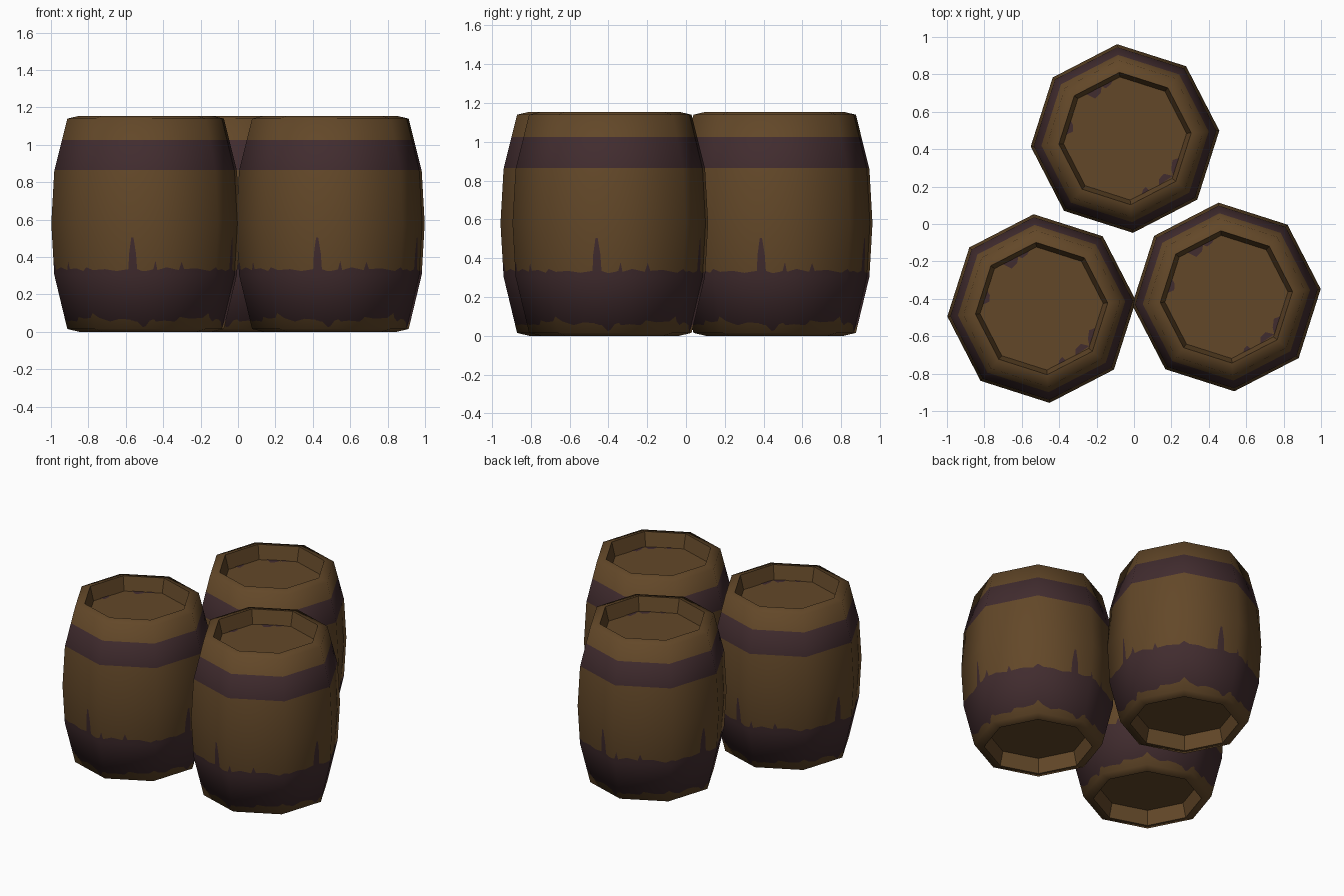
import bpy, math
from mathutils import Vector

if "Cube" in bpy.data.objects:
    bpy.data.objects.remove(bpy.data.objects["Cube"])

TWIST = 4.8          # rotation of the octagon in degrees
HOLE_R, FLOOR_R, DEPTH, TOP = 0.355, 0.33, 0.10, 1.155


def material(name, col):
    m = bpy.data.materials.new(name)
    m.diffuse_color = (*col, 1)
    m.use_nodes = True
    m.node_tree.nodes["Principled BSDF"].inputs["Base Color"].default_value = m.diffuse_color
    return m


WOOD = material("brown_wood", (0.124, 0.064, 0.0215))
BAND = material("dark_purple_band", (0.053, 0.025, 0.028))

# Barrel profile: height, corner radius, tilt of the surface normal in degrees
PROFILE = [(0.0, HOLE_R, -77), (0.015, 0.42, -45), (0.305, 0.49, -9), (0.58, 0.506, 0),
           (0.86, 0.49, 9), (1.14, 0.42, 45), (TOP, HOLE_R, 77)]

# Ragged edges of the lower band for a quarter turn: angle, upper edge, lower edge
RAGGED = [(-11.6, .335, .065), (-11.0, .42, .06), (-9.4, .505, .06), (-8.0, .505, .055),
          (-6.3, .42, .055), (-5.6, .335, .05), (-2, .325, .025), (0, .325, .03),
          (3, .33, .06), (4.8, .335, .065), (6.2, .38, .065), (7.5, .33, .055),
          (14, .345, .06), (23, .33, .055), (25, .375, .065), (27, .335, .08),
          (36, .34, .07), (46, .325, .075), (49.8, .345, .10), (54, .33, .075),
          (62, .335, .055), (70, .325, .07)]


def at_height(z):
    for (z0, r0, t0), (z1, r1, t1) in zip(PROFILE, PROFILE[1:]):
        if z <= z1:
            f = (z - z0) / (z1 - z0)
            return r0 + f * (r1 - r0), t0 + f * (t1 - t0)
    return PROFILE[-1][1:]


def on_octagon(a, radius, z):
    """Point on an octagon with the given corner radius, angle in degrees."""
    d = (a - TWIST) % 45 - 22.5
    r = radius * math.cos(math.radians(22.5)) / math.cos(math.radians(d))
    t = math.radians(a)
    return Vector((r * math.cos(t), r * math.sin(t), z))


def make_mesh(name, verts, faces, mats):
    me = bpy.data.meshes.new(name)
    me.from_pydata(verts, [], faces)
    me.materials.append(WOOD)
    me.materials.append(BAND)
    for p, m in zip(me.polygons, mats):
        p.material_index = m
    me.update()
    return me


def stave_mesh():
    """Outer wall and rims, with the painted bands cut into it."""
    cols = [(a + 90 * q, up, low) for q in range(4) for a, up, low in RAGGED]
    verts, normals, faces, mats = [], [], [], []
    for a, up, low in cols:
        rows = [0, 0.015, low, 0.305, up, 0.58, 0.86, 0.865, 1.025, 1.14, TOP]
        for z in rows:
            r, tilt = at_height(z)
            verts.append(on_octagon(a, r, z))
            t, e = math.radians(a), math.radians(tilt)
            normals.append((math.cos(t) * math.cos(e), math.sin(t) * math.cos(e), math.sin(e)))
    n = len(rows)
    for i in range(len(cols)):
        j = (i + 1) % len(cols)
        for k in range(n - 1):
            faces.append((i * n + k, j * n + k, j * n + k + 1, i * n + k + 1))
            mats.append(1 if k in (2, 3, 7) else 0)
    me = make_mesh("barrel_staves", verts, faces, mats)
    for p in me.polygons:
        p.use_smooth = True
    me.normals_split_custom_set_from_vertices(normals)
    return me


def head_mesh():
    """Recessed ends, at the top and mirrored at the bottom."""
    verts, faces = [], []
    for rim_z, floor_z, flip in ((TOP, TOP - DEPTH, False), (0, DEPTH, True)):
        b = len(verts)
        verts += [on_octagon(TWIST + 45 * i, HOLE_R, rim_z) for i in range(8)]
        verts += [on_octagon(TWIST + 45 * i, FLOOR_R, floor_z) for i in range(8)]
        new = [(b + i, b + 8 + i, b + 8 + (i + 1) % 8, b + (i + 1) % 8) for i in range(8)]
        new = [f[::-1] for f in new] + [tuple(range(b + 8, b + 16))]
        new = [f[::-1] for f in new[:8]] + new[8:]
        faces += [f[::-1] for f in new] if flip else new
    return make_mesh("barrel_heads", verts, faces, [0] * len(faces))


def stain_mesh():
    """Small dark stains along the edge of the top head."""
    verts, faces = [], []
    z = TOP - DEPTH + 0.003
    for a0, a1, depth in ((102, 114, .02), (114, 131, .045), (162, 176, .03),
                          (-54, -38, .045), (-38, -20, .03), (-73, -65, .025)):
        b, w = len(verts), a1 - a0
        verts += [on_octagon(a0, FLOOR_R, z), on_octagon(a1, FLOOR_R, z),
                  on_octagon(a0 + w * .75, FLOOR_R - depth, z),
                  on_octagon(a0 + w * .25, FLOOR_R - depth * .7, z)]
        faces.append((b, b + 1, b + 2, b + 3))
    return make_mesh("barrel_stains", verts, faces, [1] * len(faces))


# Three identical barrels
parts = {"staves": stave_mesh(), "heads": head_mesh(), "stains": stain_mesh()}
places = {"back": (-0.048, 0.457), "left": (-0.494, -0.452), "right": (0.494, -0.39)}
for place, (x, y) in places.items():
    for part, me in parts.items():
        ob = bpy.data.objects.new(f"{place}_barrel_{part}", me)
        ob.location = (x, y, 0)
        bpy.context.collection.objects.link(ob)
